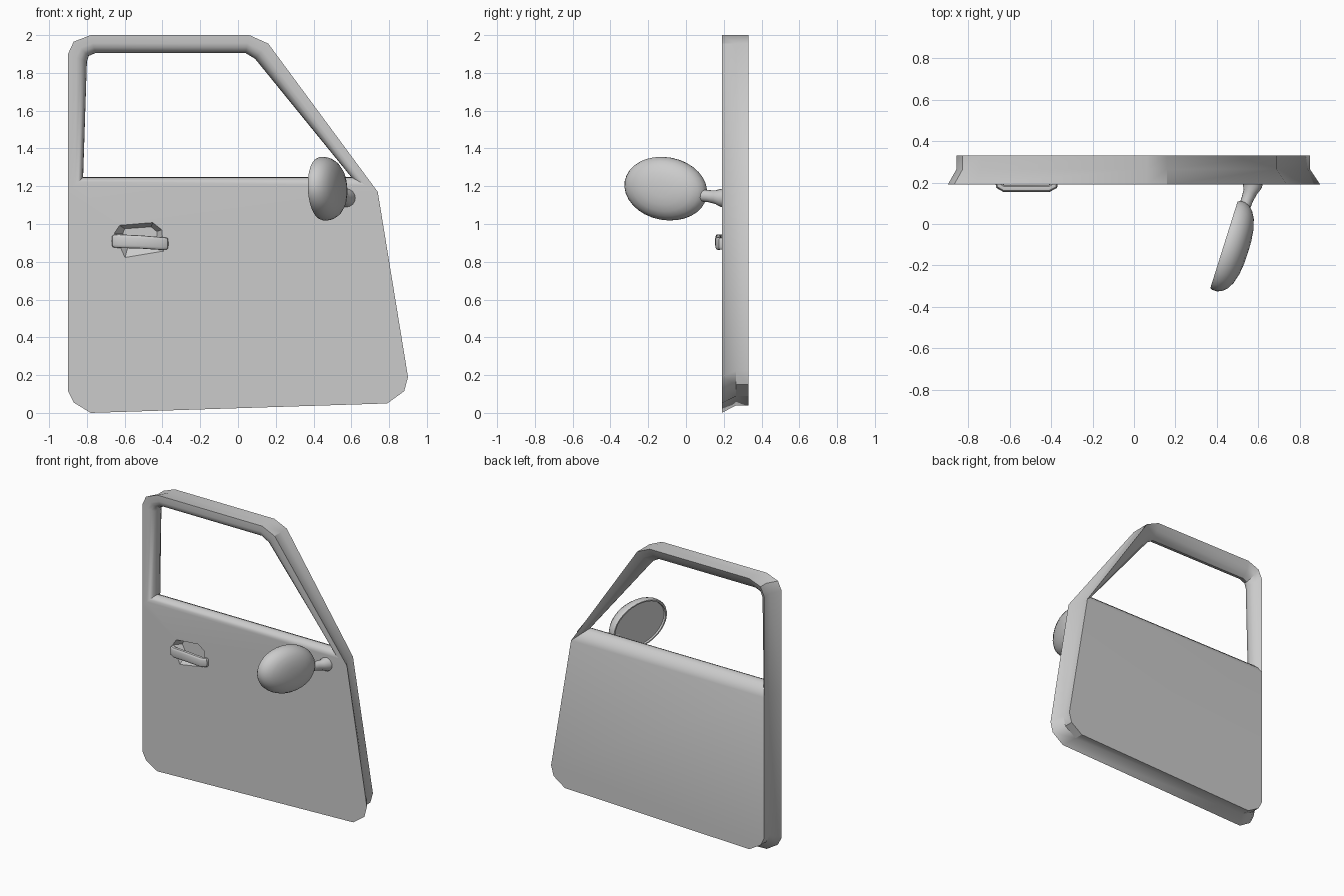
import bpy, bmesh, math
from mathutils import Vector

if "Cube" in bpy.data.objects:
    bpy.data.objects.remove(bpy.data.objects["Cube"])


def finish(name, bm, smooth=True):
    bmesh.ops.remove_doubles(bm, verts=bm.verts, dist=1e-5)
    bmesh.ops.recalc_face_normals(bm, faces=bm.faces)
    me = bpy.data.meshes.new(name)
    bm.to_mesh(me)
    bm.free()
    ob = bpy.data.objects.new(name, me)
    bpy.context.collection.objects.link(ob)
    if smooth:
        shade(ob)
    return ob


def shade(ob):
    bpy.ops.object.select_all(action='DESELECT')
    ob.select_set(True)
    bpy.context.view_layer.objects.active = ob
    bpy.ops.object.shade_smooth_by_angle(angle=math.radians(32))


def bridge(bm, a, b, closed=True):
    n = len(a)
    for i in range(n if closed else n - 1):
        j = (i + 1) % n
        bm.faces.new((a[i], a[j], b[j], b[i]))


def loft(name, rings, smooth=True):
    bm = bmesh.new()
    vs = [[bm.verts.new(p) for p in r] for r in rings]
    for a, b in zip(vs, vs[1:]):
        bridge(bm, a, b)
    bm.faces.new(vs[0])
    bm.faces.new(vs[-1])
    return finish(name, bm, smooth)


def tube(name, path, power=1.0, seg=16):
    """path entries: x, y, z, half width across, half height in z."""
    rings = []
    for i, (x, y, z, w, h) in enumerate(path):
        p, q = path[max(i - 1, 0)], path[min(i + 1, len(path) - 1)]
        t = Vector((q[0] - p[0], q[1] - p[1], 0)).normalized()
        side = Vector((-t.y, t.x, 0))
        ring = []
        for k in range(seg):
            a = 2 * math.pi * k / seg
            c, s = math.cos(a), math.sin(a)
            c = math.copysign(abs(c) ** power, c)
            s = math.copysign(abs(s) ** power, s)
            ring.append(Vector((x, y, z)) + side * c * w + Vector((0, 0, s * h)))
        rings.append(ring)
    return loft(name, rings)


# Door: outer outline (first seven points surround the window)
outline = [(-.9, 1.17), (-.9, 1.9), (-.87, 1.965), (-.78, 2), (.06, 2), (.16, 1.955),
           (.74, 1.17), (.9, .19), (.88, .115), (.79, .05), (-.78, 0), (-.87, .055), (-.9, .115)]
window = [(-.82, 1.248), (-.80, 1.86), (-.79, 1.89), (-.755, 1.905), (.04, 1.905),
          (.09, 1.875), (.6, 1.248)]


def inset(p):
    x, z = p
    dx = .042 if x < -.5 else (-.05 if x > .3 else 0)
    return x + dx, z + .04 * max(0, 1 - z / 1.17)


bm = bmesh.new()
ring_at = lambda pts, y: [bm.verts.new((x, y, z)) for x, z in pts]
mix = lambda src, f: [(p[0] + (w[0] - p[0]) * f, p[1] + (w[1] - p[1]) * f)
                      for p, w in zip(src, window)]
back_line = [inset(p) for p in outline]
front, mid, back = ring_at(outline, .19), ring_at(back_line, .265), ring_at(back_line, .33)
bridge(bm, front, mid)
bridge(bm, mid, back)
# rounded window reveal running from the front face to the back edge
reveal = [ring_at(mix(outline, f), y) for f, y in
          ((.45, .19), (.68, .196), (.87, .212), (.97, .232), (1, .25))]
reveal += [ring_at(mix(back_line, f), y) for f, y in ((.85, .278), (.5, .308))]
bridge(bm, front[:7], reveal[0], False)
for a, b in zip(reveal, reveal[1:]):
    bridge(bm, a, b)
bridge(bm, reveal[-1], back[:7], False)
bm.faces.new([reveal[0][0], reveal[0][6]] + front[6:] + [front[0]])
bm.faces.new((reveal[-1][6], reveal[-1][0], back[0], back[6]))
bm.faces.new([back[0]] + back[6:])
door = finish("door_shell", bm, False)

# Recess behind the handle
mouth = [(-.66, .95), (-.63, .995), (-.45, 1.01), (-.40, .97), (-.39, .85), (-.60, .815)]
deep = [(-.61, .95), (-.60, .975), (-.46, .985), (-.43, .96), (-.43, .90), (-.58, .89)]
cutter = loft("recess_cutter", [[(x, .185, z) for x, z in mouth],
                                [(x, .235, z) for x, z in deep]], False)
cutter.hide_render = True
mod = door.modifiers.new("recess", 'BOOLEAN')
mod.operation = 'DIFFERENCE'
mod.solver = 'EXACT'
mod.object = cutter
bpy.context.view_layer.objects.active = door
bpy.ops.object.modifier_apply(modifier=mod.name)
bpy.data.objects.remove(cutter)
shade(door)

# Pull handle
tube("door_handle", [(-.655, .205, .91, .016, .034), (-.652, .185, .91, .017, .034),
                     (-.63, .172, .909, .017, .036), (-.52, .171, .905, .017, .035),
                     (-.41, .172, .897, .017, .034), (-.385, .185, .896, .017, .032),
                     (-.382, .205, .896, .016, .032)], .6)

# Mirror housing: domed on one side, recessed glass on the other
u0, n = Vector((.30, .953, 0)), Vector((.953, -.30, 0))
tilt = math.radians(-10)
u = u0 * math.cos(tilt) + Vector((0, 0, math.sin(tilt)))
v = -u0 * math.sin(tilt) + Vector((0, 0, math.cos(tilt)))
centre = Vector((.435, -.10, 1.187))
rings = []
for r, d in ((.91, .014), (.92, 0), (.97, 0), (1, .012), (1, .035), (.96, .058),
             (.87, .081), (.72, .1), (.5, .114), (.25, .121), (.03, .122)):
    rings.append([centre + n * d + u * (.228 * r * math.cos(a)) + v * (.166 * r * math.sin(a))
                  for a in (2 * math.pi * k / 32 for k in range(32))])
loft("mirror_housing", rings)

# Mirror arm
tube("mirror_arm", [(.575, .21, 1.138, .05, .05), (.572, .185, 1.138, .047, .048),
                    (.562, .155, 1.142, .034, .036), (.548, .12, 1.147, .029, .032),
                    (.53, .07, 1.152, .028, .031), (.52, .04, 1.155, .026, .03)])
